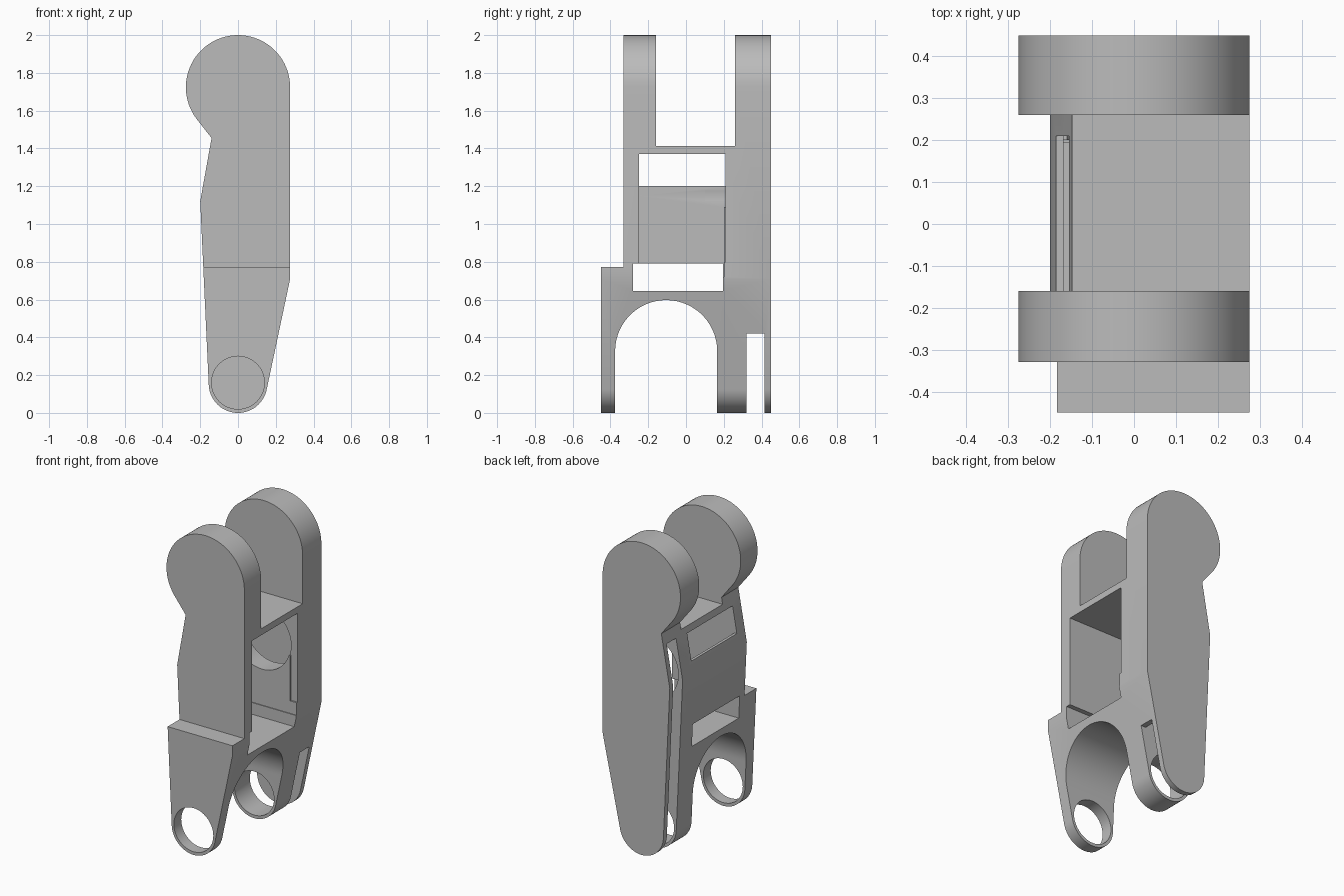
import bpy, bmesh, math
from mathutils import Vector

old = bpy.data.objects.get("Cube")
if old:
    bpy.data.objects.remove(old, do_unlink=True)

# Single plain material
grey = bpy.data.materials.new("plain_grey")
grey.use_nodes = True
colour = (0.5, 0.5, 0.5, 1)
grey.diffuse_color = colour
grey.node_tree.nodes["Principled BSDF"].inputs["Base Color"].default_value = colour


def arc(cx, cz, r, start, end, steps=48):
    """Points on an arc, angles in degrees."""
    angles = [math.radians(start + (end - start) * i / steps) for i in range(steps + 1)]
    return [(cx + r * math.cos(a), cz + r * math.sin(a)) for a in angles]


def prism(name, outline, low, high, axis="y"):
    """Extrude an outline (across, z) along y or x."""
    bm = bmesh.new()
    place = (lambda u, z: (u, low, z)) if axis == "y" else (lambda u, z: (low, u, z))
    face = bm.faces.new([bm.verts.new(place(u, z)) for u, z in outline])
    moved = bmesh.ops.extrude_face_region(bm, geom=[face])["geom"]
    step = Vector((0, high - low, 0) if axis == "y" else (high - low, 0, 0))
    bmesh.ops.translate(bm, vec=step, verts=[v for v in moved if isinstance(v, bmesh.types.BMVert)])
    bmesh.ops.recalc_face_normals(bm, faces=bm.faces)
    mesh = bpy.data.meshes.new(name)
    bm.to_mesh(mesh)
    bm.free()
    obj = bpy.data.objects.new(name, mesh)
    bpy.context.collection.objects.link(obj)
    return obj


def box(name, x, y, z):
    return prism(name, [(x[0], z[0]), (x[1], z[0]), (x[1], z[1]), (x[0], z[1])], *y)


# Side outline: round head, waisted flank, tapering to a round foot
outline = arc(0, 1.724, 0.276, 0, 217.4)
outline += [(-0.14, 1.455), (-0.2, 1.12)]
outline += arc(0, 0.155, 0.155, 182.6, 348.1)
outline += [(0.276, 0.71)]
body = prism("link_body", outline, -0.45, 0.45)
body.data.materials.append(grey)

wide = (-0.6, 0.6)
arch = [(-0.375, -0.1)] + arc(-0.105, 0.327, 0.27, 180, 0) + [(0.165, -0.1)]
pocket = [(-0.6, 0.1), (0.13, 0.1), (0.18, 0.42), (0.24, 0.71), (0.24, 1.38), (-0.6, 1.38)]

cutters = [
    # Gap between the two upper arms, and the step above the front lug
    box("arm_gap", wide, (-0.16, 0.26), (1.412, 2.2)),
    box("front_step", wide, (-0.6, -0.33), (0.773, 2.2)),
    # Arch between the lower lugs, and the slot inside the rear lug
    prism("lug_arch", arch, *wide, axis="x"),
    box("rear_slot", wide, (0.32, 0.415), (-0.1, 0.42)),
    prism("rear_pocket", pocket, 0.32, 0.415),
    # Cavity with its upper and lower windows and a shallow raised panel
    box("upper_window", wide, (-0.25, 0.21), (1.2, 1.37)),
    box("lower_window", wide, (-0.28, 0.195), (0.645, 0.79)),
    box("cavity_upper", (-0.168, 0.6), (-0.25, 0.21), (1.09, 1.3)),
    box("cavity_lower", (-0.168, 0.6), (-0.25, 0.2), (0.72, 1.15)),
    box("cavity_mouth", (0.23, 0.6), (-0.25, 0.21), (0.8, 1.15)),
    # Round hole from the cavity to the rear pocket
    prism("inner_hole", arc(0.03, 1.15, 0.2, 0, 352.5, 47), 0.1, 0.37),
    # Pivot hole through the lower lugs, stopping at the rear cover
    prism("pivot_hole", arc(0, 0.16, 0.14, 0, 352.5, 47), -0.6, 0.37),
]

bpy.ops.object.select_all(action="DESELECT")
bpy.context.view_layer.objects.active = body
body.select_set(True)
for cutter in cutters:
    cutter.hide_render = True
    cut = body.modifiers.new(cutter.name, "BOOLEAN")
    cut.operation = "DIFFERENCE"
    cut.solver = "EXACT"
    cut.object = cutter
    bpy.ops.object.modifier_apply(modifier=cut.name)
for cutter in cutters:
    bpy.data.objects.remove(cutter, do_unlink=True)

bpy.ops.object.shade_smooth_by_angle(angle=math.radians(25))
